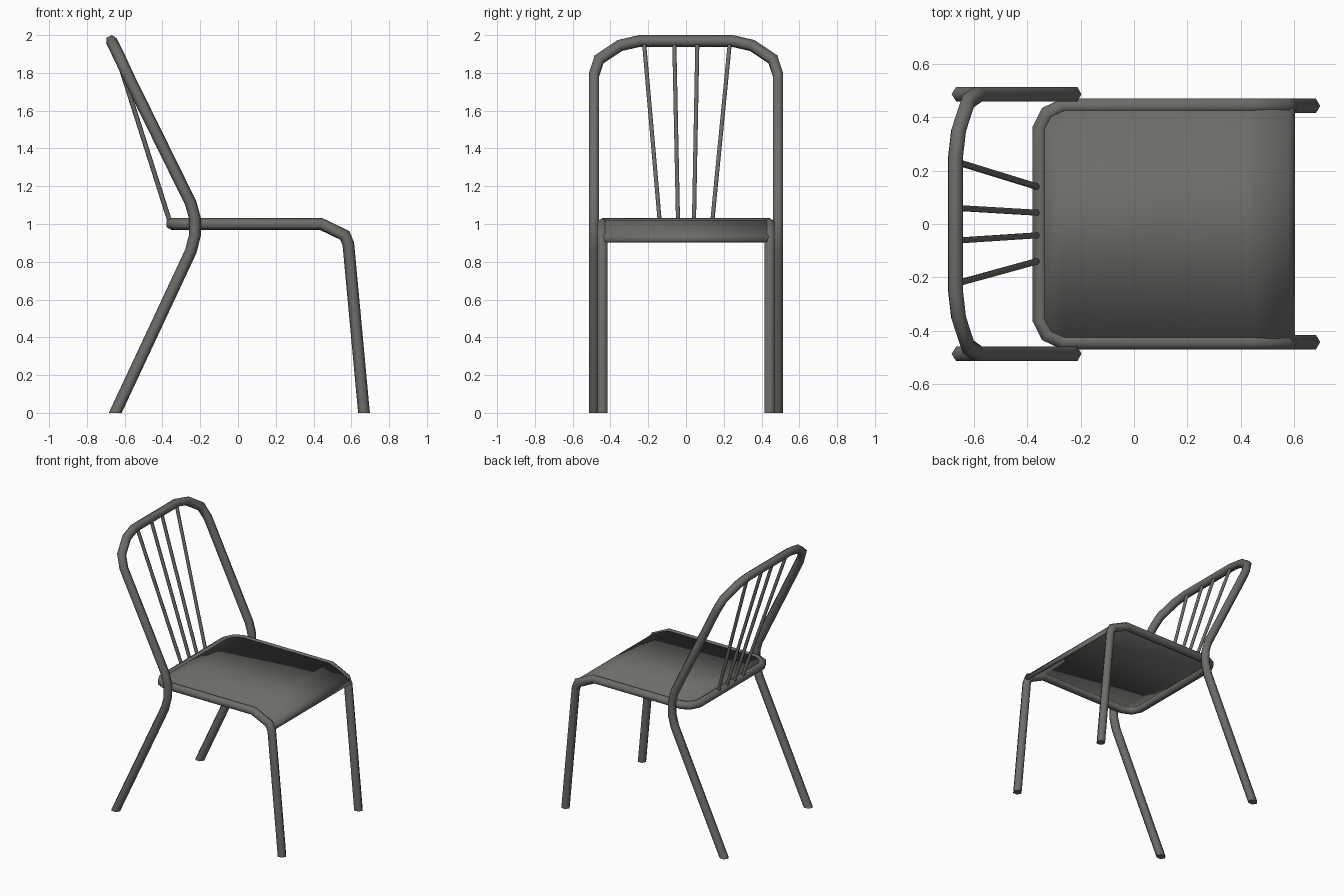
import bpy, bmesh, math
from mathutils import Vector

if "Cube" in bpy.data.objects:
    bpy.data.objects.remove(bpy.data.objects["Cube"])

mat = bpy.data.materials.new("dark grey metal")
mat.diffuse_color = (0.15, 0.15, 0.14, 1)
mat.use_nodes = True
mat.node_tree.nodes["Principled BSDF"].inputs["Base Color"].default_value = mat.diffuse_color


def finish(bm, name):
    bmesh.ops.recalc_face_normals(bm, faces=bm.faces[:])
    me = bpy.data.meshes.new(name)
    bm.to_mesh(me)
    bm.free()
    me.materials.append(mat)
    ob = bpy.data.objects.new(name, me)
    bpy.context.collection.objects.link(ob)
    return ob


def tube(name, path, r, flat_ends=False, sides=6):
    """Sweep a polygon along a path with mitred bends and smooth sides."""
    pts = [Vector(p) for p in path]
    segs = [(b - a).normalized() for a, b in zip(pts, pts[1:])]
    t = segs[0]
    u = Vector((1, 0, 0))
    u = (u - t * u.dot(t)).normalized()
    v = t.cross(u)
    ring = [pts[0] + r * (u * math.cos(k * math.tau / sides) + v * math.sin(k * math.tau / sides))
            for k in range(sides)]
    bm = bmesh.new()
    rings = []
    for i, p in enumerate(pts):
        d = segs[max(i - 1, 0)]
        if i in (0, len(pts) - 1):
            n = Vector((0, 0, 1)) if flat_ends else d
        else:
            n = (segs[i - 1] + segs[i]).normalized()
        ring = [q + d * ((p - q).dot(n) / d.dot(n)) for q in ring]
        rings.append([bm.verts.new(q) for q in ring])
    for a, b in zip(rings, rings[1:]):
        for k in range(sides):
            j = (k + 1) % sides
            bm.faces.new((a[k], a[j], b[j], b[k])).smooth = True
    for cap in (rings[0], rings[-1]):
        f = bm.faces.new(cap)
        for e in f.edges:
            e.smooth = False
    return finish(bm, name)


def mirrored(half):
    """Complete a path across the y = 0 plane."""
    return half + [(x, -y, z) for x, y, z in reversed(half)]


# back frame: rear legs, bends and back hoop in one tube
tube("back_frame", mirrored([
    (-0.65, -0.487, 0), (-0.25, -0.487, 0.855), (-0.228, -0.487, 0.94),
    (-0.228, -0.487, 1.03), (-0.25, -0.487, 1.11), (-0.585, -0.487, 1.79),
    (-0.622, -0.46, 1.872), (-0.658, -0.35, 1.945), (-0.67, -0.245, 1.969)]), 0.031, True)

# seat frame: front legs, side rails and rear rail in one tube
tube("seat_frame", mirrored([
    (0.667, -0.443, 0), (0.584, -0.443, 0.895), (0.565, -0.443, 0.94),
    (0.44, -0.443, 1.0), (-0.265, -0.443, 1.0), (-0.325, -0.415, 1.0),
    (-0.353, -0.36, 1.0)]), 0.031, True)

# back spindles
for i, (lo, hi) in enumerate([(-0.138, -0.222), (-0.042, -0.062), (0.042, 0.06), (0.138, 0.232)]):
    tube(f"spindle_{i + 1}", [(-0.357, lo, 1.0), (-0.662, hi, 1.96)], 0.0125)

# seat sheet: (x, half width, z) stations, front edge rolled down
bm = bmesh.new()
rows = []
for x, w, z in [(-0.357, 0.36, 1.021), (-0.325, 0.415, 1.021), (-0.265, 0.443, 1.021),
                (0.435, 0.443, 1.021), (0.445, 0.443, 1.021), (0.515, 0.443, 0.99),
                (0.58, 0.443, 0.957), (0.598, 0.443, 0.935), (0.604, 0.443, 0.905)]:
    rows.append([bm.verts.new((x, s * w, z)) for s in (-1, 1)])
for a, b in zip(rows, rows[1:]):
    bm.faces.new((a[0], b[0], b[1], a[1])).smooth = True
seat = finish(bm, "seat")
if seat.data.polygons[2].normal.z < 0:
    seat.data.flip_normals()
sol = seat.modifiers.new("thickness", 'SOLIDIFY')
sol.thickness = 0.015
sol.offset = -1
bpy.context.view_layer.objects.active = seat
seat.select_set(True)
bpy.ops.object.shade_smooth_by_angle(angle=math.radians(40))
